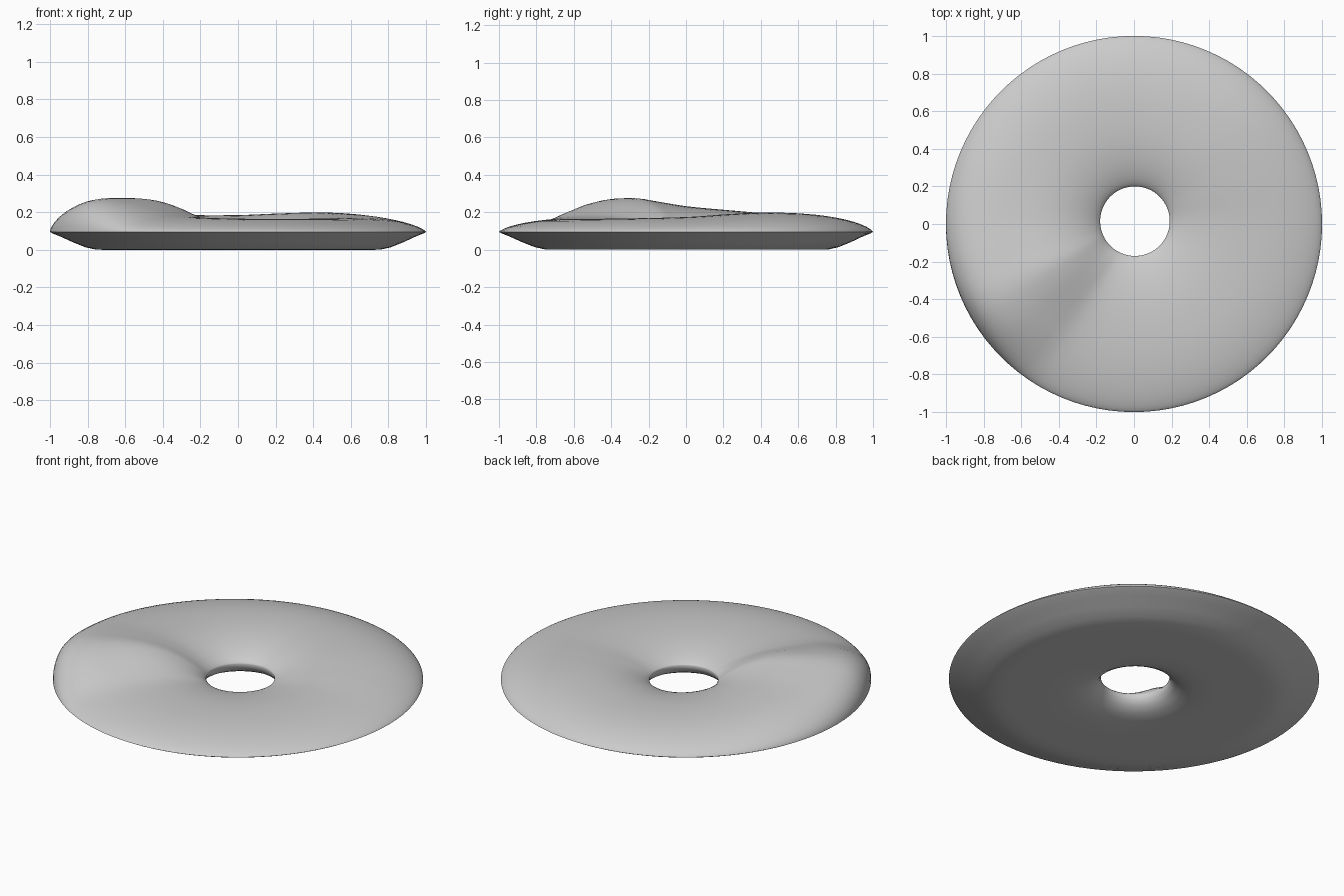
import bpy, bmesh, math

if "Cube" in bpy.data.objects:
    bpy.data.objects.remove(bpy.data.objects["Cube"])

SEG, RINGS = 96, 28
RIM_Z = 0.095
HOLE_R, HOLE_X, HOLE_Y = 0.185, 0.005, 0.015

# Height of the top crest around the ring: (angle in degrees, z)
CREST = [(0, .175), (22, .19), (45, .199), (70, .193), (90, .185), (115, .185),
         (140, .195), (160, .211), (180, .232), (195, .258), (207, .276),
         (218, .257), (228, .222), (240, .182), (260, .168), (290, .165), (325, .167)]


def crest(deg):
    """Smooth periodic interpolation of the crest heights."""
    n = len(CREST)
    pt = lambda i: (CREST[i % n][0] + 360 * (i // n), CREST[i % n][1])
    i = max(k for k in range(n) if CREST[k][0] <= deg)
    (a0, z0), (a1, z1), (a2, z2), (a3, z3) = [pt(i + k) for k in (-1, 0, 1, 2)]
    t, h = (deg - a1) / (a2 - a1), a2 - a1
    m1, m2 = (z2 - z0) / (a2 - a0) * h, (z3 - z1) / (a3 - a1) * h
    return ((2*t**3 - 3*t*t + 1) * z1 + (t**3 - 2*t*t + t) * m1
            + (3*t*t - 2*t**3) * z2 + (t**3 - t*t) * m2)


def top_z(s, deg):
    """Rounded upper section, fuller and further out at the hump."""
    c = crest(deg)
    b = min(1, max(0, (c - .19) / .08))
    u = 2 * s ** (1 + .5 * b) - 1
    f = max(0, 1 - abs(u) ** (2.2 + .8 * b)) ** (.7 - .2 * b)
    return RIM_Z + (c - RIM_Z) * f


# Underside: (fraction from hole to rim, z)
UNDER = [(.985, .088), (.93, .070), (.85, .040), (.77, .014), (.70, .001), (.62, 0), (.45, 0),
         (.28, 0), (.17, .004), (.09, .018), (.035, .042), (.01, .068)]

bm = bmesh.new()
columns = []
for j in range(SEG):
    deg = 360 * j / SEG
    ca, sa = math.cos(math.radians(deg)), math.sin(math.radians(deg))

    def vert(s, z):
        r = HOLE_R + (1 - HOLE_R) * s
        return bm.verts.new((r * ca + HOLE_X * (1 - s), r * sa + HOLE_Y * (1 - s), z))

    col = []
    for i in range(RINGS + 1):
        s = (1 - math.cos(math.pi * i / RINGS)) / 2
        col.append(vert(s, top_z(s, deg)))
    col += [vert(s, z) for s, z in UNDER]
    columns.append(col)

# Skin neighbouring sections together
for j in range(SEG):
    a, b = columns[j], columns[(j + 1) % SEG]
    for i in range(len(a)):
        k = (i + 1) % len(a)
        bm.faces.new((a[i], a[k], b[k], b[i]))
bmesh.ops.recalc_face_normals(bm, faces=bm.faces)

mesh = bpy.data.meshes.new("ring_disc")
bm.to_mesh(mesh)
bm.free()
ring = bpy.data.objects.new("ring_disc", mesh)
bpy.context.collection.objects.link(ring)
bpy.context.view_layer.objects.active = ring
ring.select_set(True)
bpy.ops.object.shade_smooth_by_angle(angle=math.radians(60))
